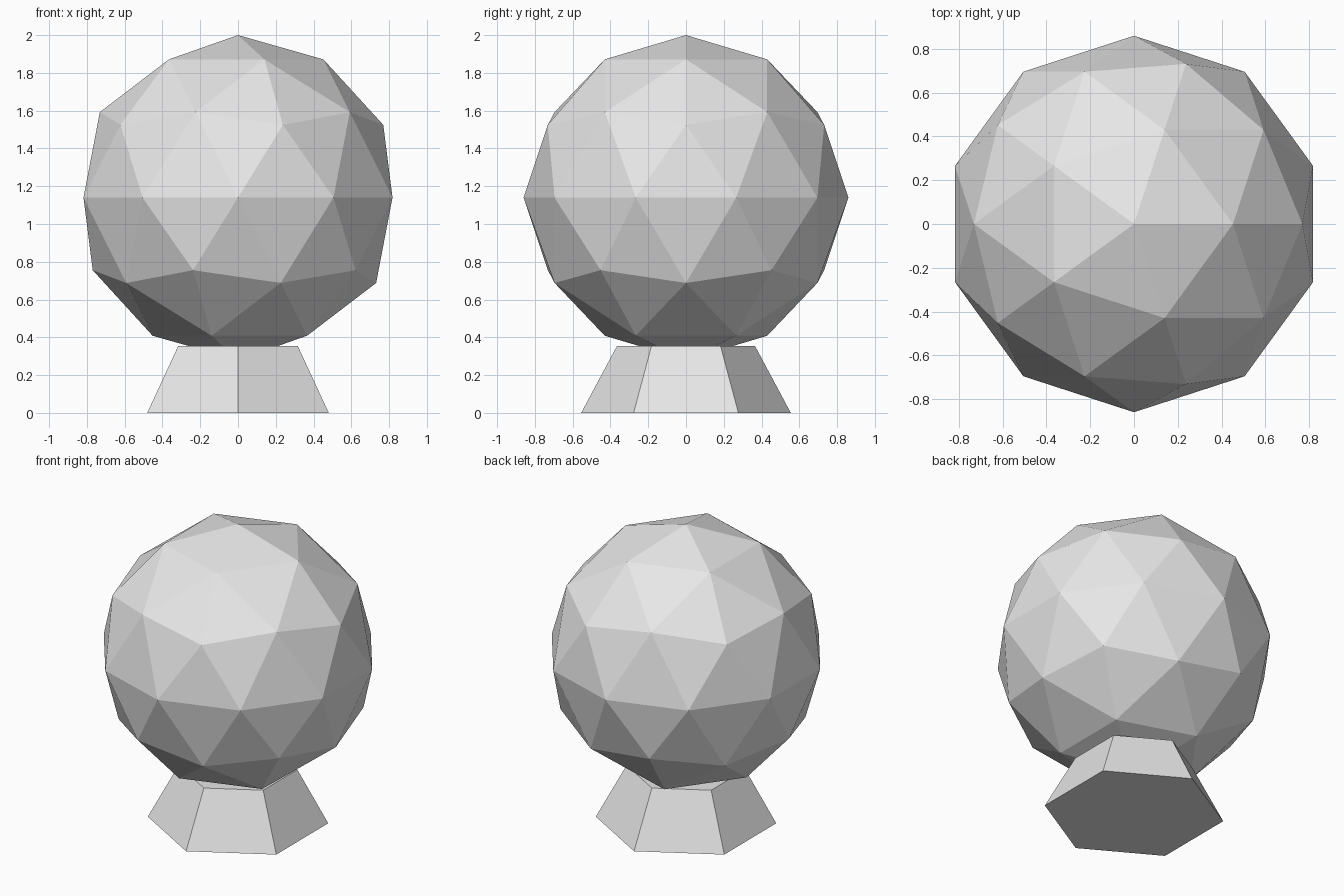
import bpy

cube = bpy.data.objects.get("Cube")
if cube:
    bpy.data.objects.remove(cube, do_unlink=True)

BALL_RADIUS = 0.86
BASE_HEIGHT = 0.355

# Single pale grey material
grey = bpy.data.materials.new("pale_grey")
grey.use_nodes = True
colour = (0.8, 0.8, 0.8, 1)
grey.diffuse_color = colour
grey.node_tree.nodes["Principled BSDF"].inputs["Base Color"].default_value = colour


def finish(name):
    """Name the new primitive, colour it and keep its facets flat."""
    obj = bpy.context.object
    obj.name = name
    obj.data.materials.append(grey)
    bpy.ops.object.shade_flat()
    return obj


# Six-sided tapered base, corners pointing front and back
bpy.ops.mesh.primitive_cone_add(vertices=6, radius1=0.555, radius2=0.365,
                                depth=BASE_HEIGHT,
                                location=(0, 0, BASE_HEIGHT / 2))
finish("base")

# Faceted ball, its lowest point sunk into the base
bpy.ops.mesh.primitive_ico_sphere_add(subdivisions=2, radius=BALL_RADIUS,
                                      location=(0, 0, 2 - BALL_RADIUS))
finish("ball")
